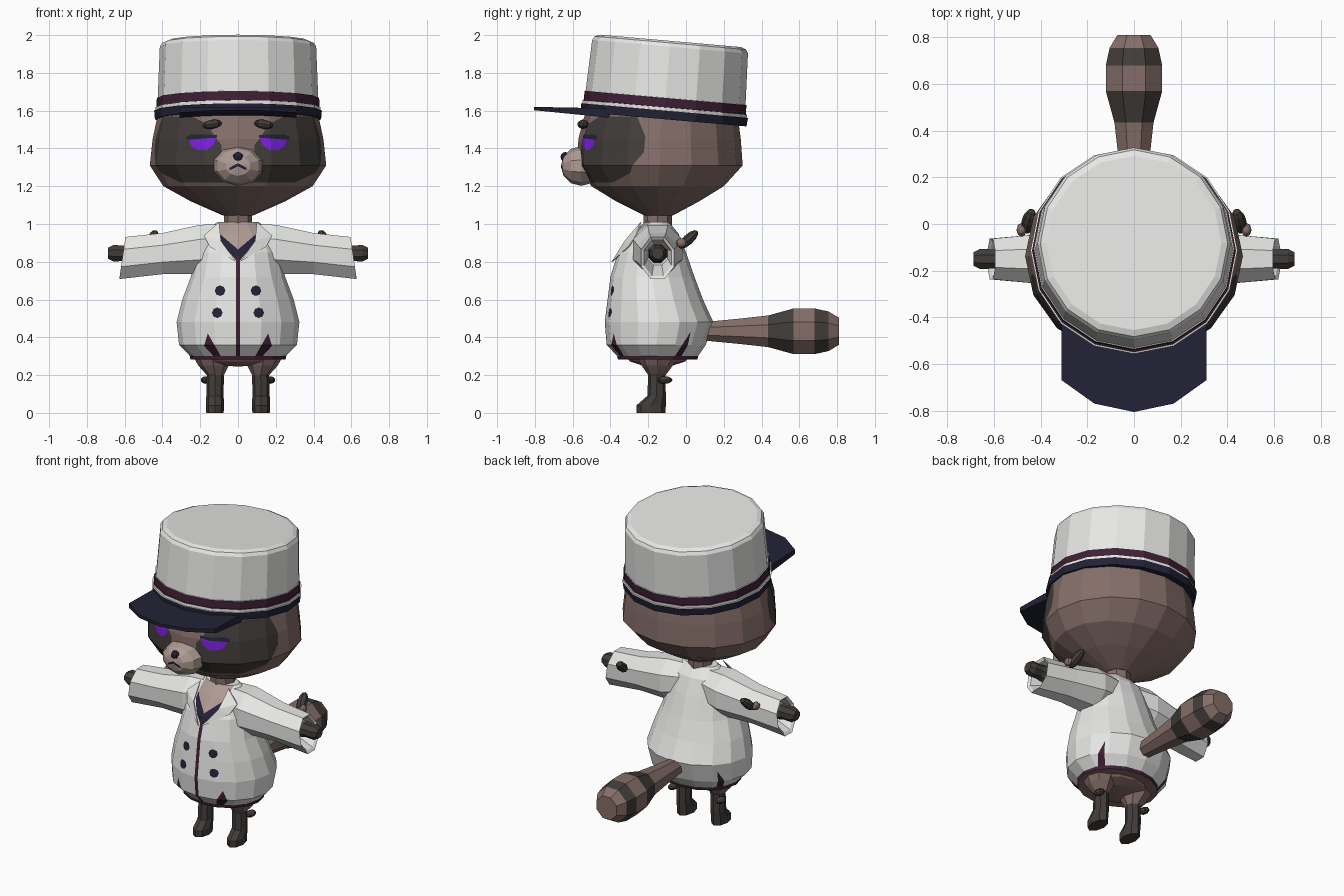
import bpy, bmesh, math
from mathutils import Vector, Matrix

if "Cube" in bpy.data.objects:
    bpy.data.objects.remove(bpy.data.objects["Cube"])

# ---- materials
COLS = [("white_cloth", (.80, .80, .79)), ("brown_fur", (.235, .155, .14)), ("dark_fur", (.055, .047, .042)),
        ("navy", (.016, .016, .038)), ("maroon", (.050, .014, .036)), ("purple_eye", (.22, .015, .80)),
        ("pale_fur", (.43, .33, .295))]
MATS = []
for n, c in COLS:
    m = bpy.data.materials.new(n)
    m.diffuse_color = (*c, 1)
    m.use_nodes = True
    m.node_tree.nodes["Principled BSDF"].inputs["Base Color"].default_value = m.diffuse_color
    MATS.append(m)
WHITE, BROWN, DARK, NAVY, MAROON, PURPLE, PALE = range(7)
X, Y, Z = Vector((1, 0, 0)), Vector((0, 1, 0)), Vector((0, 0, 1))


# ---- helpers
def finish(bm, name):
    bmesh.ops.recalc_face_normals(bm, faces=bm.faces[:])
    me = bpy.data.meshes.new(name)
    bm.to_mesh(me)
    bm.free()
    for m in MATS:
        me.materials.append(m)
    ob = bpy.data.objects.new(name, me)
    bpy.context.collection.objects.link(ob)
    return ob


def zring(z, rx, yf, yb, cx=0, n=16):
    """Horizontal ring between a front and a back y."""
    cy, ry = (yf + yb) / 2, (yb - yf) / 2
    return [Vector((cx + rx * math.cos(2 * math.pi * i / n), cy + ry * math.sin(2 * math.pi * i / n), z)) for i in range(n)]


def xring(s, x, zc, rz, ry, slant=0, yc=-.15, n=8):
    """Upright ring across x, top edge pulled in by slant."""
    out = []
    for i in range(n):
        a = 2 * math.pi * (i + .5) / n
        out.append(Vector((s * (x - slant * math.cos(a)), yc + ry * math.sin(a) * 1.05, zc + rz * math.cos(a) * 1.05)))
    return out


def loft(rings, mat=0, mats=None):
    """Skin rings into a capped solid; mats gives a colour per band."""
    bm = bmesh.new()
    vs = [[bm.verts.new(p) for p in r] for r in rings]
    n = len(vs[0])
    for k in range(len(vs) - 1):
        for i in range(n):
            j = (i + 1) % n
            f = bm.faces.new((vs[k][i], vs[k][j], vs[k + 1][j], vs[k + 1][i]))
            f.material_index = mats[k] if mats else mat
    for r, k in ((vs[0], 0), (vs[-1], -1)):
        bm.faces.new(r).material_index = mats[k] if mats else mat
    bmesh.ops.recalc_face_normals(bm, faces=bm.faces[:])
    return bm


def paint(bm, poly, mat, u=X, w=-Y, wmin=0.0):
    """Cut a convex (u, z) polygon into the side facing w and colour it."""
    c = sum((Vector((a, b)) for a, b in poly), Vector((0, 0))) / len(poly)
    planes = []
    for (a, b), (a2, b2) in zip(poly, poly[1:] + poly[:1]):
        no = u * (b2 - b) - Z * (a2 - a)
        no.normalize()
        co = u * a + Z * b
        if (u * c.x + Z * c.y - co).dot(no) > 0:
            no = -no
        planes.append((co, no))

    def inside(upto):
        out = []
        for f in bm.faces:
            m = f.calc_center_median()
            if m.dot(w) > wmin and f.normal.dot(w) > 0 and all((m - co).dot(no) < 1e-5 for co, no in planes[:upto]):
                out.append(f)
        return out
    for i, (co, no) in enumerate(planes):
        fs = inside(i)
        geom = list({e for f in fs for e in f.edges} | {v for f in fs for v in f.verts}) + fs
        bmesh.ops.bisect_plane(bm, geom=geom, dist=1e-5, plane_co=co, plane_no=no)
        bm.normal_update()
    for f in inside(len(planes)):
        f.material_index = mat


def ball(loc, scale, rot=Matrix(), seg=8, rows=6, mat=0):
    bm = bmesh.new()
    bmesh.ops.create_uvsphere(bm, u_segments=seg, v_segments=rows, radius=1,
                              matrix=Matrix.Translation(loc) @ rot @ Matrix.Diagonal((*scale, 1)))
    for f in bm.faces:
        f.material_index = mat
    bm.normal_update()
    return bm


def flip(poly, s):
    return [(s * a, b) for a, b in poly]


# ---- head with mask, eyes and lids
head = loft([zring(*r) for r in ((1.045, .08, -.22, -.07), (1.12, .25, -.37, .07), (1.2, .395, -.50, .20),
             (1.31, .467, -.575, .30), (1.45, .452, -.57, .29), (1.6, .42, -.53, .27))], BROWN)
MASK = [(.155, 1.46), (.155, 1.38), (.08, 1.27), (-.06, 1.22), (-.3, 1.22), (-.335, 1.3), (-.33, 1.42),
        (-.25, 1.53), (-.15, 1.57), (.1, 1.57)]
EYE = [(.115, 1.457), (.26, 1.447), (.245, 1.41), (.215, 1.393), (.165, 1.393), (.13, 1.42)]
LID = [(.11, 1.457), (.27, 1.446), (.275, 1.46), (.25, 1.474), (.11, 1.472)]
h = math.sqrt(.5)
for s in (1, -1):
    paint(head, MASK, DARK, Vector((s * h, h, 0)), Vector((s * h, -h, 0)), .1)
    paint(head, flip(EYE, s), PURPLE, wmin=.2)
    paint(head, flip(LID, s), NAVY, wmin=.2)
finish(head, "head")
for s, side in ((1, "right"), (-1, "left")):
    finish(ball((s * .137, -.545, 1.528), (.052, .03, .024), Matrix.Rotation(s * .15, 4, 'Y'), mat=DARK), side + "_brow")

# ---- muzzle, mouth and nose
muzzle = ball((0, -.555, 1.307), (.133, .108, .105), Matrix.Rotation(math.pi / 2, 4, 'X') @ Matrix.Diagonal((1, .97, 1.02, 1)), 10, 6, PALE)
bmesh.ops.delete(muzzle, geom=muzzle.verts[:], context='VERTS')
bmesh.ops.create_uvsphere(muzzle, u_segments=10, v_segments=6, radius=1, matrix=Matrix.Translation((0, -.555, 1.307))
                          @ Matrix.Diagonal((.133, .108, .105, 1)) @ Matrix.Rotation(math.pi / 2, 4, 'X'))
for f in muzzle.faces:
    f.material_index = PALE
muzzle.normal_update()
for s in (1, -1):
    paint(muzzle, flip([(0, 1.306), (0, 1.322), (.045, 1.298), (.045, 1.284)], s), NAVY, wmin=.5)
finish(muzzle, "muzzle")
finish(ball((0, -.64, 1.355), (.028, .024, .026), mat=NAVY), "nose")

# ---- hat, tilted back
tilt = Matrix.Translation((0, -.118, 1.555)) @ Matrix.Rotation(math.radians(-5), 4, 'X')
prof = [(.44, 0), (.444, .045), (.437, .046), (.437, .063), (.431, .064), (.43, .112), (.425, .113),
        (.414, .385), (.402, .405), (.375, .416)]
hat = loft([zring(z, r, -r, r) for r, z in prof], mats=[NAVY, WHITE, WHITE, MAROON, MAROON] + [WHITE] * 4)
bmesh.ops.transform(hat, matrix=tilt, verts=hat.verts[:])
finish(hat, "hat")
rim = [(-.31, -.40), (-.31, -.67), (-.17, -.77), (0, -.806), (.17, -.77), (.31, -.67), (.31, -.40)]
finish(loft([[Vector((x, y, b - (y + .8) * k)) for x, y in rim] for b, k in ((1.602, .1), (1.62, .02))], NAVY), "hat_brim")

# ---- neck
finish(loft([zring(z, .075, -.225, -.075, n=8) for z in (.95, 1.08)], BROWN), "neck")

# ---- coat body
coat = loft([zring(*r) for r in ((.282, .252, -.36, .06), (.302, .255, -.365, .065), (.36, .312, -.42, .105),
             (.48, .325, -.43, .145), (.60, .295, -.415, .09), (.72, .25, -.40, .045), (.85, .22, -.36, 0),
             (.95, .19, -.28, -.04), (1.01, .11, -.22, -.09))], mats=[MAROON] + [WHITE] * 7)
for f in coat.faces:
    if f.normal.z < -.95:
        f.material_index = BROWN
paint(coat, [(0, .795), (.1, .915), (.1, 1.02), (-.1, 1.02), (-.1, .915)], NAVY, wmin=.15)
paint(coat, [(0, .865), (.1, .95), (.1, 1.02), (-.1, 1.02), (-.1, .95)], PALE, wmin=.15)
paint(coat, [(-.011, .29), (.011, .29), (.011, .83), (-.011, .83)], MAROON, wmin=.15)
for s in (1, -1):
    paint(coat, flip([(.16, .42), (.18, .355), (.12, .29), (.085, .29)], s), MAROON, wmin=.15)
    paint(coat, [(.025, .43), (.01, .36), (-.03, .29), (-.065, .29)], MAROON, Y, X * s, .1)
    for bx, bz in ((.095, .647), (.11, .53)):
        paint(coat, [(s * bx + .028 * math.cos(a * math.pi / 4), bz + .028 * math.sin(a * math.pi / 4))
                     for a in range(8)], NAVY, wmin=.15)
finish(coat, "coat_body")

for s, side in ((1, "right"), (-1, "left")):
    # ---- lapel
    bm = bmesh.new()
    a, b, c, d, e = [bm.verts.new((s * x, y, z)) for x, y, z in
                     ((.10, -.235, 1.01), (.18, -.26, .94), (.15, -.30, .88), (.01, -.388, .80), (.09, -.32, .91))]
    fs = [bm.faces.new(q) for q in ((a, b, e), (b, c, e), (e, c, d))]
    ext = bmesh.ops.extrude_face_region(bm, geom=fs)
    bmesh.ops.translate(bm, vec=(0, -.006, 0), verts=[v for v in ext["geom"] if isinstance(v, bmesh.types.BMVert)])
    finish(bm, side + "_lapel")

    # ---- sleeve with hollow cuff
    finish(loft([xring(s, *r) for r in ((.08, .88, .12, .11), (.2, .865, .135, .135), (.4, .843, .112, .11),
                 (.612, .82, .115, .09, .018), (.60, .82, .098, .075, .018), (.5, .84, .06, .055))], WHITE), side + "_sleeve")
    # ---- arm and paw
    finish(loft([xring(s, x, .845, r, r, 0, -.15) for x, r in ((.45, .055), (.58, .048), (.6, .042), (.66, .045), (.688, .03))],
                mats=[BROWN, DARK, DARK, DARK]), side + "_arm")
    # ---- paw thumbs behind the sleeve
    finish(ball((s * .45, .012, .918), (.032, .028, .068), Matrix.Rotation(s * .25, 4, 'Z') @ Matrix.Rotation(-.85, 4, 'X'),
                mat=DARK), side + "_thumb")
    finish(ball((s * .482, -.025, .90), (.022, .03, .025), mat=BROWN), side + "_thumb_pad")

    # ---- leg and foot
    leg = loft([zring(z, rx, yf, yb, s * cx, 8) for z, rx, yf, yb, cx in
                ((0, .046, -.262, -.108, .122), (.04, .048, -.262, -.107, .122), (.09, .046, -.205, -.107, .122),
                 (.2, .045, -.20, -.108, .12), (.25, .08, -.235, -.07, .13), (.31, .105, -.265, -.03, .138))],
               mats=[DARK, DARK, DARK, BROWN, BROWN])
    finish(leg, side + "_leg")
    finish(ball((s * .17, -.112, .174), (.027, .04, .02), mat=DARK), side + "_dew_claw")

# ---- belly under the coat
finish(ball((0, -.15, .30), (.2, .17, .055), seg=12, mat=BROWN), "belly")

# ---- striped tail
tail = [(.08, .05), (.28, .07), (.435, .088), (.57, .127), (.68, .127), (.755, .11), (.81, .075)]
finish(loft([[Vector((r * 1.03 * math.cos((i + .5) * math.pi / 4), y, .432 + r * 1.03 * math.sin((i + .5) * math.pi / 4)))
              for i in range(8)] for y, r in tail], mats=[BROWN, BROWN, DARK, BROWN, DARK, BROWN]), "tail")
